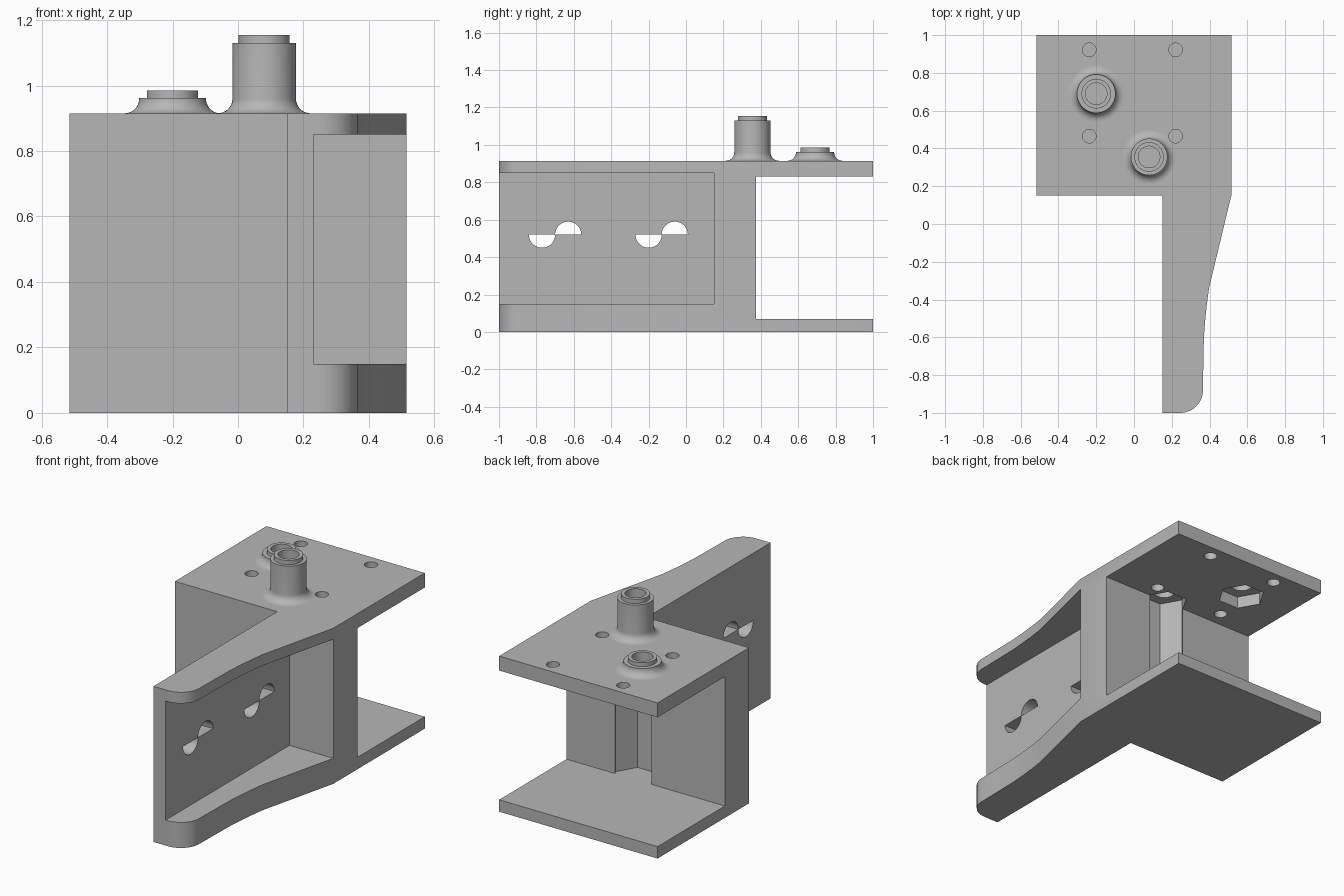
import bpy, bmesh, math
from mathutils import Matrix, Vector

old = bpy.data.objects.get("Cube")
if old:
    bpy.data.objects.remove(old, do_unlink=True)

grey = bpy.data.materials.new("plain grey")
grey.use_nodes = True
colour = (0.47, 0.47, 0.47, 1)
grey.diffuse_color = colour
grey.node_tree.nodes["Principled BSDF"].inputs["Base Color"].default_value = colour

HEIGHT = 0.915
POCKET_TOP = 0.9
BORE = 0.057


def finish(name, bm):
    bmesh.ops.recalc_face_normals(bm, faces=bm.faces)
    mesh = bpy.data.meshes.new(name)
    bm.to_mesh(mesh)
    bm.free()
    mesh.materials.append(grey)
    obj = bpy.data.objects.new(name, mesh)
    bpy.context.collection.objects.link(obj)
    return obj


def prism(name, outline, z0, z1):
    bm = bmesh.new()
    face = bm.faces.new([bm.verts.new((x, y, z0)) for x, y in outline])
    top = bmesh.ops.extrude_face_region(bm, geom=[face])
    verts = [v for v in top["geom"] if isinstance(v, bmesh.types.BMVert)]
    bmesh.ops.translate(bm, verts=verts, vec=(0, 0, z1 - z0))
    return finish(name, bm)


def arc(cx, cy, r, start, end, steps):
    angles = [math.radians(start + (end - start) * i / steps) for i in range(steps + 1)]
    return [(cx + r * math.cos(a), cy + r * math.sin(a)) for a in angles]


def circle(cx, cy, r, sides):
    return arc(cx, cy, r, 0, 360, sides)[:-1]


def rect(x0, x1, y0, y1):
    return [(x0, y0), (x1, y0), (x1, y1), (x0, y1)]


def select_only(obj):
    bpy.ops.object.select_all(action="DESELECT")
    obj.select_set(True)
    bpy.context.view_layer.objects.active = obj


def cut(target, cutter):
    select_only(target)
    mod = target.modifiers.new("cut", "BOOLEAN")
    mod.operation = "DIFFERENCE"
    mod.solver = "EXACT"
    mod.object = cutter
    bpy.ops.object.modifier_apply(modifier=mod.name)
    bpy.data.objects.remove(cutter, do_unlink=True)


def smooth(obj):
    select_only(obj)
    bpy.ops.object.shade_smooth_by_angle(angle=math.radians(30))


# Bracket plan: square head with a tapering arm to the front
outline = [(-0.515, 1), (-0.515, 0.15), (0.15, 0.15), (0.15, -1)]
outline += arc(0.245, -0.88, 0.12, -90, 0, 12)
outline += [(0.366, -0.8), (0.37, -0.6), (0.376, -0.52), (0.385, -0.43), (0.397, -0.34)]
outline += [(0.515, 0.15), (0.515, 1)]
body = prism("bracket_body", outline, 0, HEIGHT)

# Open gap between the rear plates
cut(body, prism("gap", rect(-0.7, 0.7, 0.375, 1.2), 0.07, 0.83))
# Side recess of the arm, open at the front end
cut(body, prism("recess", rect(0.23, 0.7, -1.2, 0.15), 0.15, 0.85))

# Rounded slots through the arm web
for y in (-0.7, -0.13):
    ends = arc(0, y + 0.07, 0.07, -90, 90, 14), arc(0, y - 0.07, 0.07, 90, 270, 14)
    flip = [(z, yy) for z, yy in ends[0] + ends[1]]
    slot = prism("slot", [(yy, x) for x, yy in flip], 0.1, 0.3)
    # Stand the slot outline upright: length on y, height on z, depth on x
    turn = Matrix(((0, 0, 1, 0), (1, 0, 0, 0), (0, 1, 0, 0.52), (0, 0, 0, 1)))
    slot.data.transform(turn)
    cut(body, slot)

# Screw holes in the top plate
for x in (-0.237, 0.22):
    for y in (0.465, 0.922):
        cut(body, prism("hole", circle(x, y, 0.036, 24), 0.75, 1))


# Hollow boss with a fillet foot and a stepped collar
def boss(name, cx, cy, r, collar, shoulder, top):
    f = 0.045
    foot = [(r + f - f * math.sin(a), HEIGHT + f - f * math.cos(a))
            for a in [math.pi / 2 * i / 8 for i in range(9)]]
    profile = [(BORE, POCKET_TOP + 0.005), (r + f, POCKET_TOP + 0.005)] + foot
    profile += [(r, shoulder), (collar, shoulder), (collar, top), (BORE, top)]
    bm = bmesh.new()
    verts = [bm.verts.new((x, 0, z)) for x, z in profile]
    edges = [bm.edges.new((verts[i - 1], verts[i])) for i in range(len(verts))]
    bmesh.ops.spin(bm, geom=verts + edges, cent=(0, 0, 0), axis=(0, 0, 1),
                   angle=math.tau, steps=48)
    bmesh.ops.remove_doubles(bm, verts=bm.verts, dist=0.0005)
    bmesh.ops.translate(bm, verts=bm.verts, vec=Vector((cx, cy, 0)))
    smooth(finish(name, bm))


for name, cx, cy, r, collar, shoulder, top, floor in (
        ("tall_boss", 0.08, 0.355, 0.097, 0.078, 1.13, 1.155, 0.07),
        ("short_boss", -0.2, 0.69, 0.102, 0.078, 0.962, 0.985, 0.7)):
    # Hexagonal nut pocket below, round bore above
    cut(body, prism("pocket", circle(cx, cy, 0.13, 6), floor, POCKET_TOP))
    cut(body, prism("bore", circle(cx, cy, BORE, 48), 0.85, 1))
    boss(name, cx, cy, r, collar, shoulder, top)

smooth(body)
